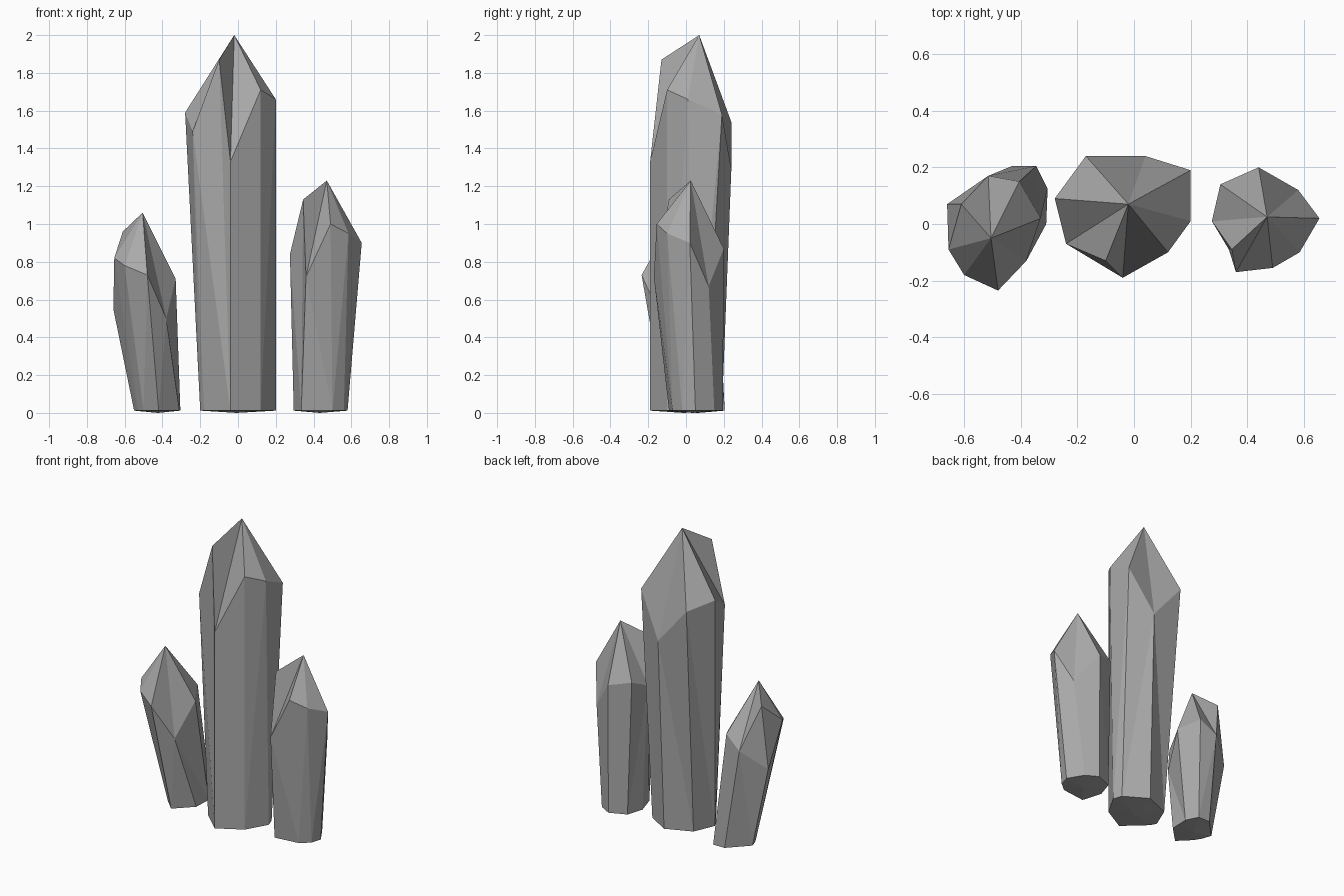
import bpy, bmesh

if "Cube" in bpy.data.objects:
    bpy.data.objects.remove(bpy.data.objects["Cube"])

# Dark grey stone
stone = bpy.data.materials.new("stone")
stone.diffuse_color = (0.4, 0.4, 0.4, 1)
stone.use_nodes = True
stone.node_tree.nodes["Principled BSDF"].inputs["Base Color"].default_value = stone.diffuse_color
RIM = 0.012  # the foot bulges slightly below its rim


def crystal(name, apex, columns, kinks={}):
    """Each column is (shoulder point, foot point); a kink bends one column part-way."""
    bm = bmesh.new()
    made = {}

    def vert(p):
        if p not in made:
            made[p] = bm.verts.new(p)
        return made[p]

    def face(*pts):
        ring = list(dict.fromkeys(pts))
        if len(ring) > 2:
            bm.faces.new([vert(p) for p in ring])

    paths = []
    for i, (top, foot) in enumerate(columns):
        mid = [kinks[i]] if i in kinks else []
        paths.append([top] + mid + [(*foot, RIM)])
    n = len(paths)
    centre = (sum(p[-1][0] for p in paths) / n, sum(p[-1][1] for p in paths) / n, 0)
    for a, b in zip(paths, paths[1:] + paths[:1]):
        face(apex, a[0], b[0])            # tip facet
        face(*a[::-1], *b)                # side facet
        face(centre, a[-1], b[-1])        # foot facet
    bmesh.ops.triangulate(bm, faces=[f for f in bm.faces if len(f.verts) > 3])
    bmesh.ops.recalc_face_normals(bm, faces=bm.faces[:])
    mesh = bpy.data.meshes.new(name)
    bm.to_mesh(mesh)
    bm.free()
    mesh.materials.append(stone)
    bpy.context.collection.objects.link(bpy.data.objects.new(name, mesh))


# Tall middle crystal
crystal("middle_crystal", (-.02, .07, 2.0), [
    ((.20, .01, 1.66), (.20, .04)),
    ((.20, .19, 1.58), (.18, .10)),
    ((.04, .24, 1.29), (.03, .19)),
    ((-.17, .24, 1.54), (-.14, .12)),
    ((-.28, .09, 1.59), (-.20, -.02)),
    ((-.24, -.07, 1.49), (-.18, -.06)),
    ((-.10, -.13, 1.87), (-.04, -.19)),
    ((-.04, -.19, 1.33), (-.04, -.19)),
    ((.12, -.10, 1.71), (.12, -.10))])

# Medium crystal on the right
crystal("right_crystal", (.47, .025, 1.23), [
    ((.655, .02, .90), (.58, .05)),
    ((.58, .12, .67), (.52, .15)),
    ((.44, .20, .87), (.44, .195)),
    ((.305, .14, .90), (.33, .15)),
    ((.275, .01, .84), (.295, .04)),
    ((.345, -.09, 1.13), (.335, -.09)),
    ((.36, -.17, .72), (.335, -.09)),
    ((.49, -.155, 1.0), (.50, -.07)),
    ((.585, -.10, .95), (.56, -.02))])

# Small leaning crystal on the left
crystal("left_crystal", (-.505, -.05, 1.06), [
    ((-.33, .02, .71), (-.305, .125)),
    ((-.405, .15, .75), (-.345, .205)),
    ((-.515, .17, .67), (-.43, .205)),
    ((-.61, .07, .96), (-.55, .08)),
    ((-.655, -.09, .82), (-.53, .02)),
    ((-.60, -.18, .78), (-.50, -.03)),
    ((-.48, -.235, .73), (-.42, -.11)),
    ((-.38, -.13, .50), (-.31, 0))],
    kinks={3: (-.66, .07, .55)})
